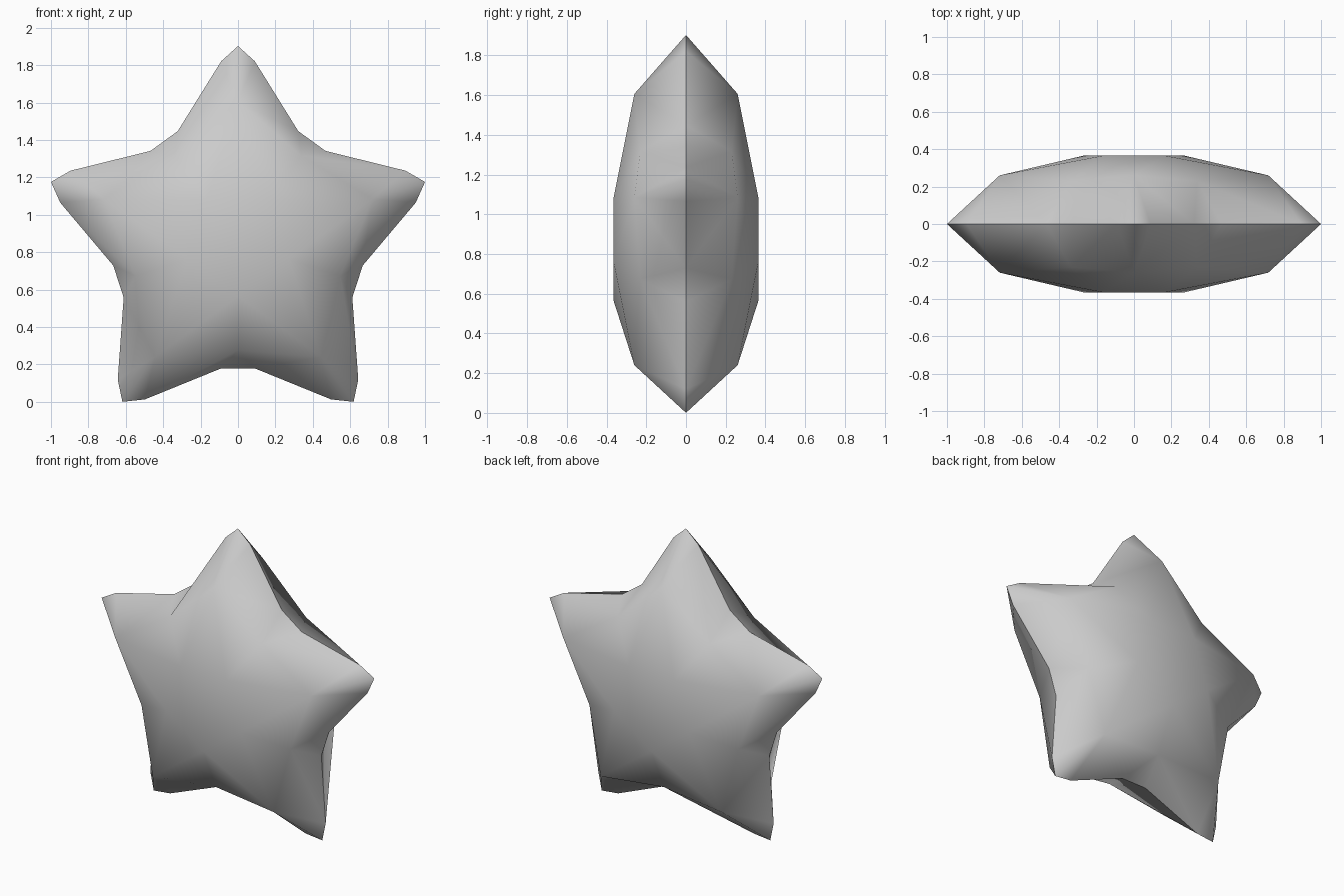
import bpy, bmesh
from math import sin, cos, radians

if "Cube" in bpy.data.objects:
    bpy.data.objects.remove(bpy.data.objects["Cube"])

R = 1.0515      # tip radius
CZ = 0.851      # height of the star's centre

bm = bmesh.new()


def vert(angle, along, across=0.0, y=0.0):
    """Vertex placed along / across a spoke (angle in degrees, clockwise from up)."""
    a = radians(angle)
    return bm.verts.new((along * sin(a) + across * cos(a), y,
                         CZ + along * cos(a) - across * sin(a)))


# Rim outline: blunt tips and chamfered valleys
tips, tip_l, tip_r, val_l, val_r = [], [], [], [], []
for k in range(5):
    t, v = 72 * k, 72 * k + 36
    tip_l.append(vert(t, 0.97, -0.09))
    tips.append(vert(t, R))
    tip_r.append(vert(t, 0.97, 0.09))
    val_l.append(vert(v, 0.672, -0.09))
    val_r.append(vert(v, 0.672, 0.09))

# Puffy front and back shells sharing the rim
for s in (-1, 1):
    core = [vert(72 * k + 36, 0.285, y=s * 0.365) for k in range(5)]
    dip = [vert(72 * k + 36, 0.575, y=s * 0.23) for k in range(5)]
    ridge = [vert(72 * k, 0.755, y=s * 0.26) for k in range(5)]
    bm.faces.new(core)
    for k in range(5):
        p, n = (k - 1) % 5, (k + 1) % 5
        for f in ((core[p], ridge[k], core[k]),
                  (core[k], ridge[k], dip[k]),
                  (core[k], dip[k], ridge[n]),
                  (ridge[k], tip_r[k], val_l[k], dip[k]),
                  (dip[k], val_r[k], tip_l[n], ridge[n]),
                  (dip[k], val_l[k], val_r[k]),
                  (ridge[k], tip_l[k], tips[k]),
                  (ridge[k], tips[k], tip_r[k])):
            bm.faces.new(f)

bmesh.ops.recalc_face_normals(bm, faces=bm.faces)

# Smooth surfaces with a crisp seam around the rim
for f in bm.faces:
    f.smooth = True
for e in bm.edges:
    if all(abs(v.co.y) < 1e-5 for v in e.verts):
        e.smooth = False

mesh = bpy.data.meshes.new("star")
bm.to_mesh(mesh)
bm.free()
bpy.context.collection.objects.link(bpy.data.objects.new("star", mesh))
